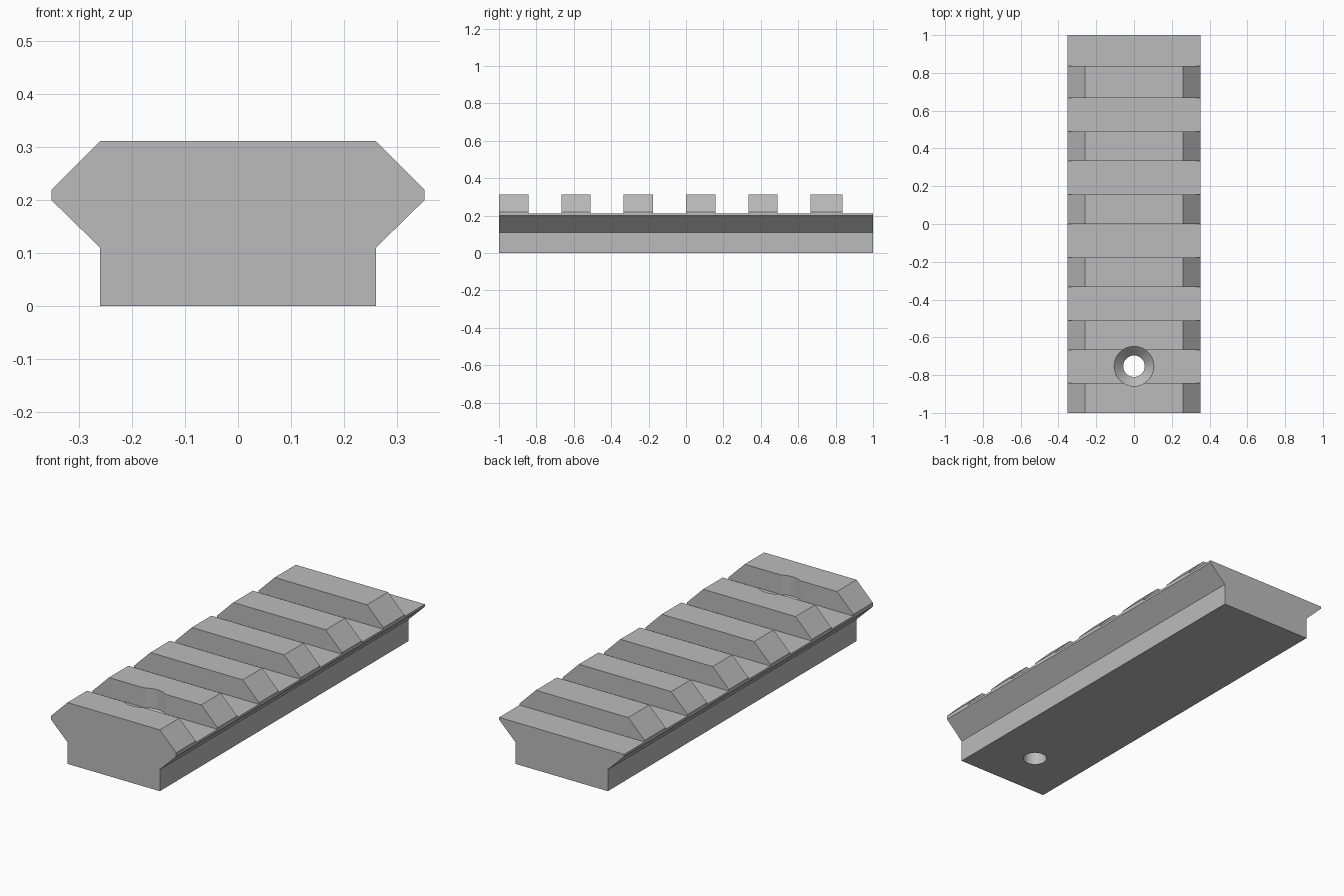
import bpy
import bmesh
import math

cube = bpy.data.objects.get("Cube")
if cube:
    bpy.data.objects.remove(cube, do_unlink=True)

# Main dimensions
LENGTH = 2.0
FLOOR = 0.212          # slot floor height
TOP = 0.312
PITCH = 1 / 3
TOOTH = 0.157
HOLE_Y = -0.753
HALF_PROFILE = [(0.26, 0), (0.26, 0.11), (0.352, 0.2), (0.352, 0.22), (0.26, TOP)]

grey = bpy.data.materials.new("grey metal")
grey.use_nodes = True
colour = (0.5, 0.5, 0.5, 1)
grey.diffuse_color = colour
grey.node_tree.nodes["Principled BSDF"].inputs["Base Color"].default_value = colour


def finish(name, bm):
    bmesh.ops.recalc_face_normals(bm, faces=bm.faces)
    mesh = bpy.data.meshes.new(name)
    bm.to_mesh(mesh)
    bm.free()
    obj = bpy.data.objects.new(name, mesh)
    mesh.materials.append(grey)
    bpy.context.collection.objects.link(obj)
    return obj


def extrude_profile(name, points):
    """Extrude an x-z outline along the full length."""
    bm = bmesh.new()
    face = bm.faces.new([bm.verts.new((x, -LENGTH / 2, z)) for x, z in points])
    geom = bmesh.ops.extrude_face_region(bm, geom=[face])["geom"]
    verts = [v for v in geom if isinstance(v, bmesh.types.BMVert)]
    bmesh.ops.translate(bm, verts=verts, vec=(0, LENGTH, 0))
    return finish(name, bm)


def lathe(name, points, y, sides=48):
    """Spin an r-z outline into a closed solid about a vertical axis."""
    bm = bmesh.new()
    rings = []
    for r, z in points:
        rings.append([bm.verts.new((r * math.cos(2 * math.pi * i / sides),
                                    y + r * math.sin(2 * math.pi * i / sides), z))
                      for i in range(sides)])
    for low, high in zip(rings, rings[1:]):
        for i in range(sides):
            j = (i + 1) % sides
            bm.faces.new((low[i], low[j], high[j], high[i]))
    bm.faces.new(rings[0])
    bm.faces.new(rings[-1])
    return finish(name, bm)


def box(bm, y0, y1):
    made = bmesh.ops.create_cube(bm, size=1)["verts"]
    bmesh.ops.scale(bm, verts=made, vec=(1, y1 - y0, 0.3))
    bmesh.ops.translate(bm, verts=made, vec=(0, (y0 + y1) / 2, FLOOR + 0.15))


def cut(target, cutter):
    cutter.hide_render = True
    mod = target.modifiers.new("cut", "BOOLEAN")
    mod.operation = "DIFFERENCE"
    mod.solver = "EXACT"
    mod.object = cutter
    bpy.context.view_layer.objects.active = target
    bpy.ops.object.modifier_apply(modifier=mod.name)
    bpy.data.objects.remove(cutter, do_unlink=True)


# Rail body with the dovetail cross-section
outline = HALF_PROFILE + [(-x, z) for x, z in reversed(HALF_PROFILE)]
rail = extrude_profile("mounting_rail", outline)

# Cross slots between the teeth; the last one runs out of the back end
slots = bmesh.new()
for i in range(6):
    start = -LENGTH / 2 + i * PITCH
    end = start + PITCH if i < 5 else LENGTH / 2 + 0.1
    box(slots, start + TOOTH + 0.012 * (i == 5), end)
cut(rail, finish("slot_cutter", slots))

# Countersunk screw hole
cut(rail, lathe("hole_cutter",
                [(0.057, -0.1), (0.057, FLOOR - 0.048), (0.105, FLOOR), (0.105, 0.5)],
                HOLE_Y))

# Smooth hole walls, crisp machined edges
bpy.ops.object.select_all(action="DESELECT")
rail.select_set(True)
bpy.context.view_layer.objects.active = rail
bpy.ops.object.shade_smooth_by_angle(angle=math.radians(25))
